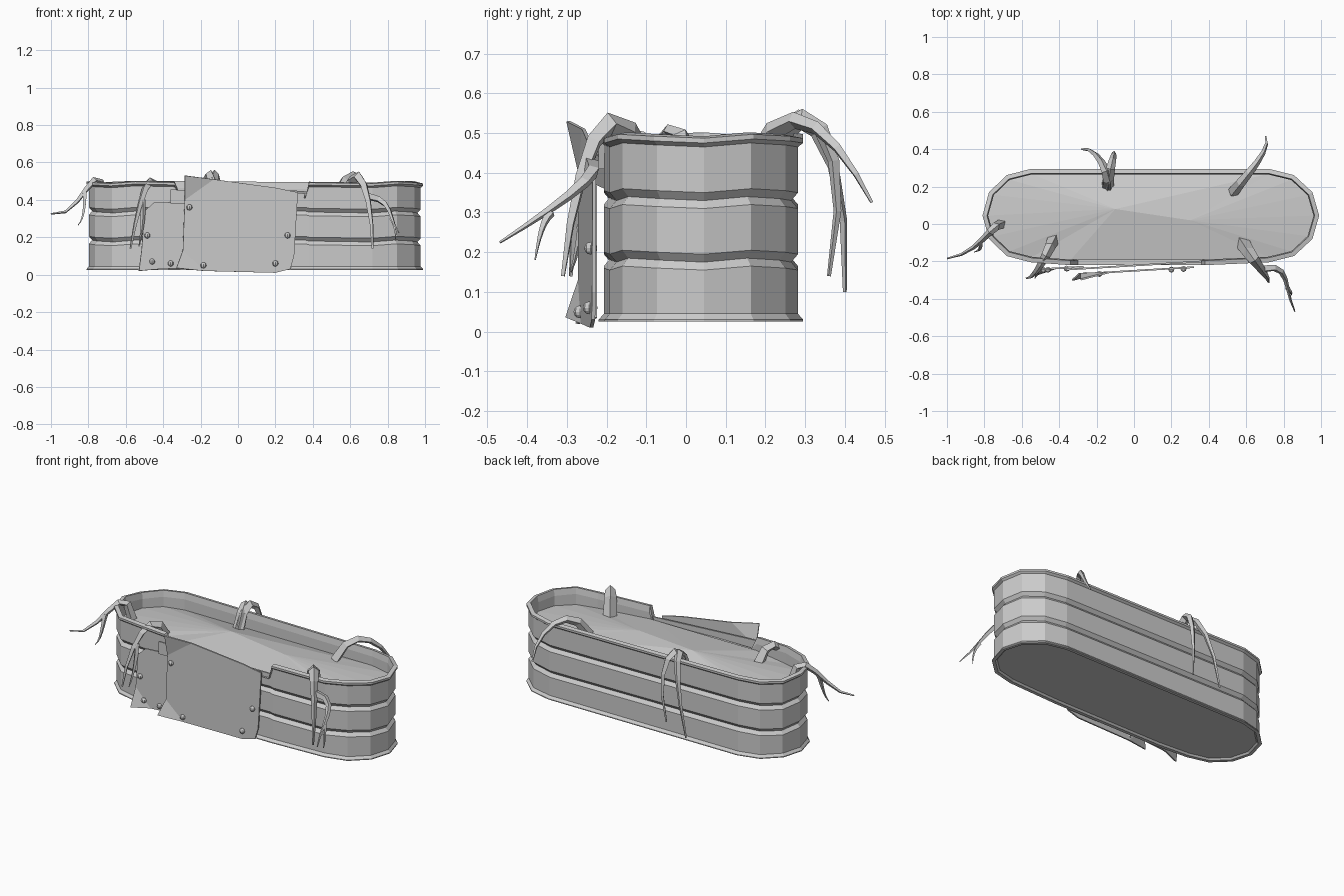
import bpy, bmesh
from math import sin, cos, pi
from mathutils import Vector

cube = bpy.data.objects.get("Cube")
if cube:
    bpy.data.objects.remove(cube, do_unlink=True)

shade = (.6, .6, .6, 1)
grey = bpy.data.materials.new("plain_grey")
grey.use_nodes = True
grey.diffuse_color = shade
grey.node_tree.nodes["Principled BSDF"].inputs["Base Color"].default_value = shade


def finish(name, bm, thickness=0):
    bmesh.ops.recalc_face_normals(bm, faces=bm.faces)
    mesh = bpy.data.meshes.new(name)
    bm.to_mesh(mesh)
    bm.free()
    mesh.materials.append(grey)
    obj = bpy.data.objects.new(name, mesh)
    bpy.context.collection.objects.link(obj)
    if thickness:
        solid = obj.modifiers.new("Thickness", 'SOLIDIFY')
        solid.thickness = thickness
        solid.offset = 0


def bridge(bm, low, high):
    for i, vert in enumerate(low):
        j = (i + 1) % len(low)
        bm.faces.new((vert, low[j], high[j], high[i]))


# Trough outline: two faceted round ends, then the notch points on the front
arc_steps = 6
outline = []
for centre, radius, start in ((.72, .27, -pi / 2), (-.55, .26, pi / 2)):
    for step in range(arc_steps + 1):
        angle = start + pi * step / arc_steps
        outline.append(Vector((centre + radius * cos(angle), .045 + .25 * sin(angle))))
outline += [Vector((x, -.22)) for x in (-.34, -.3, .36, .38)]
count = len(outline)
notch_right = count - 2
notch_left = count - 3


def inset(distance):
    result = []
    for i, point in enumerate(outline):
        before = (point - outline[i - 1]).normalized()
        after = (outline[(i + 1) % count] - point).normalized()
        along = before + after
        result.append(point + Vector((-along.y, along.x)).normalized() * distance)
    return result


# Wall profile as (inset, height): base lip, grooves, rolled rim, inner side
wall = .013
profile = [(.03, .035), (.02, .025), (0, .025), (0, .03), (wall, .045)]
for groove in (.18, .335):
    profile += [(wall, groove - .02), (.03, groove), (wall, groove + .02)]
profile += [(wall, .47), (0, .48), (0, .492), (.024, .497), (.03, .46), (.03, .36)]

bm = bmesh.new()
rings = []
for distance, height in profile:
    ring = []
    for i, point in enumerate(inset(distance)):
        z = height
        if height > .1:
            z += .005 * (i * 5 % 3 - 1)
        if i in (notch_left, notch_right):
            z = min(z, .41)
        ring.append(bm.verts.new((point.x, point.y, z)))
    if rings:
        bridge(bm, rings[-1], ring)
    rings.append(ring)
bm.faces.new(rings[0])
finish("trough", bm)

# Soil bed rising to a low ridge
bm = bmesh.new()
edge = [bm.verts.new((p.x, p.y, .42 if p.y < -.18 else .4)) for p in inset(.028)]
ridge_left = bm.verts.new((-.1, .08, .46))
ridge_right = bm.verts.new((.3, .02, .45))
for i, vert in enumerate(edge):
    near = ridge_right if vert.co.x > 0 and i != arc_steps else ridge_left
    bm.faces.new((vert, edge[(i + 1) % count], near))
bm.faces.new((edge[notch_right], ridge_right, ridge_left))
bm.faces.new((edge[arc_steps], ridge_left, ridge_right))
finish("soil", bm)


# Patch plates drawn in x and z; bent corners fold forward as triangles
def plate(name, depth, points, bent=()):
    bm = bmesh.new()
    verts = []
    for i, (x, z) in enumerate(points):
        y = depth + .06 * x - (.03 if i in bent else 0)
        verts.append(bm.verts.new((x, y, z)))
    for i in bent:
        bm.faces.new((verts[i - 1], verts[i], verts[i + 1]))
    bm.faces.new([vert for i, vert in enumerate(verts) if i not in bent])
    finish(name, bm, .009)


plate("large_patch", -.25,
      [(-.285, .53), (-.13, .51), (.2, .465), (.32, .44), (.3, .1), (.28, .03), (.2, .01),
       (-.18, .02), (-.33, .035), (-.295, .13), (-.285, .4)], bent=(0, 8))
plate("small_patch", -.212,
      [(-.53, .02), (-.42, .03), (-.27, .035), (-.27, .39), (-.45, .385), (-.5, .34),
       (-.515, .14)], bent=(0,))
plate("inner_patch", -.222, [(-.36, .38), (.34, .36), (.36, .435), (-.36, .455)])

# Bolts
for x, z in ((-.26, .36), (.265, .21), (.2, .06), (-.185, .05),
             (-.485, .21), (-.46, .07), (-.36, .06)):
    bm = bmesh.new()
    bmesh.ops.create_uvsphere(bm, u_segments=8, v_segments=6, radius=.016)
    depth = -.256 if x > -.3 else -.217
    bmesh.ops.translate(bm, verts=bm.verts, vec=(x, depth + .06 * x, z))
    finish("bolt", bm)


# Tapered square roots that follow a four-point Bezier path
def root(name, radius, *controls):
    a, b, c, d = (Vector(p) for p in controls)
    steps = 6
    path = []
    for i in range(steps + 1):
        t = i / steps
        s = 1 - t
        path.append(a * s**3 + b * 3 * s * s * t + c * 3 * s * t * t + d * t**3)
    bm = bmesh.new()
    side = (b - a).cross(d - a)
    previous = None
    for i, point in enumerate(path):
        along = (path[min(i + 1, steps)] - path[max(i - 1, 0)]).normalized()
        side = (side - along * side.dot(along)).normalized()
        other = along.cross(side)
        r = radius * (1 - .85 * i / steps)
        ring = [bm.verts.new(point + way * r) for way in (side, other, -side, -other)]
        if previous:
            bridge(bm, previous, ring)
        else:
            bm.faces.new(ring)
        previous = ring
    bm.faces.new(previous)
    finish(name, bm)


root("right_end_root", .027, (-.71, 0, .4), (-.76, 0, .7), (-.83, -.16, .28), (-1, -.185, .325))
root("right_end_rootlet", .015, (-.82, -.1, .44), (-.82, -.13, .38), (-.82, -.14, .3),
     (-.855, -.15, .265))
root("front_right_root", .034, (-.43, -.08, .4), (-.46, -.15, .64), (-.53, -.3, .4),
     (-.575, -.29, .14))
root("front_right_rootlet", .016, (-.51, -.24, .4), (-.5, -.26, .3), (-.52, -.27, .2),
     (-.53, -.29, .15))
root("front_left_root", .04, (.58, -.1, .4), (.64, -.2, .7), (.72, -.28, .4), (.72, -.31, .14))
root("front_left_branch", .022, (.69, -.24, .42), (.84, -.2, .4), (.8, -.35, .3),
     (.86, -.468, .225))
root("front_left_rootlet", .013, (.82, -.34, .3), (.83, -.36, .28), (.85, -.37, .24),
     (.84, -.38, .18))
root("back_root_long_prong", .034, (-.14, .2, .4), (-.12, .26, .68), (-.2, .42, .5),
     (-.28, .4, .1))
root("back_root_short_prong", .034, (-.14, .2, .4), (-.14, .28, .68), (-.08, .44, .5),
     (-.12, .36, .14))
root("back_left_root", .03, (.53, .17, .42), (.6, .26, .66), (.74, .4, .46), (.705, .468, .325))
